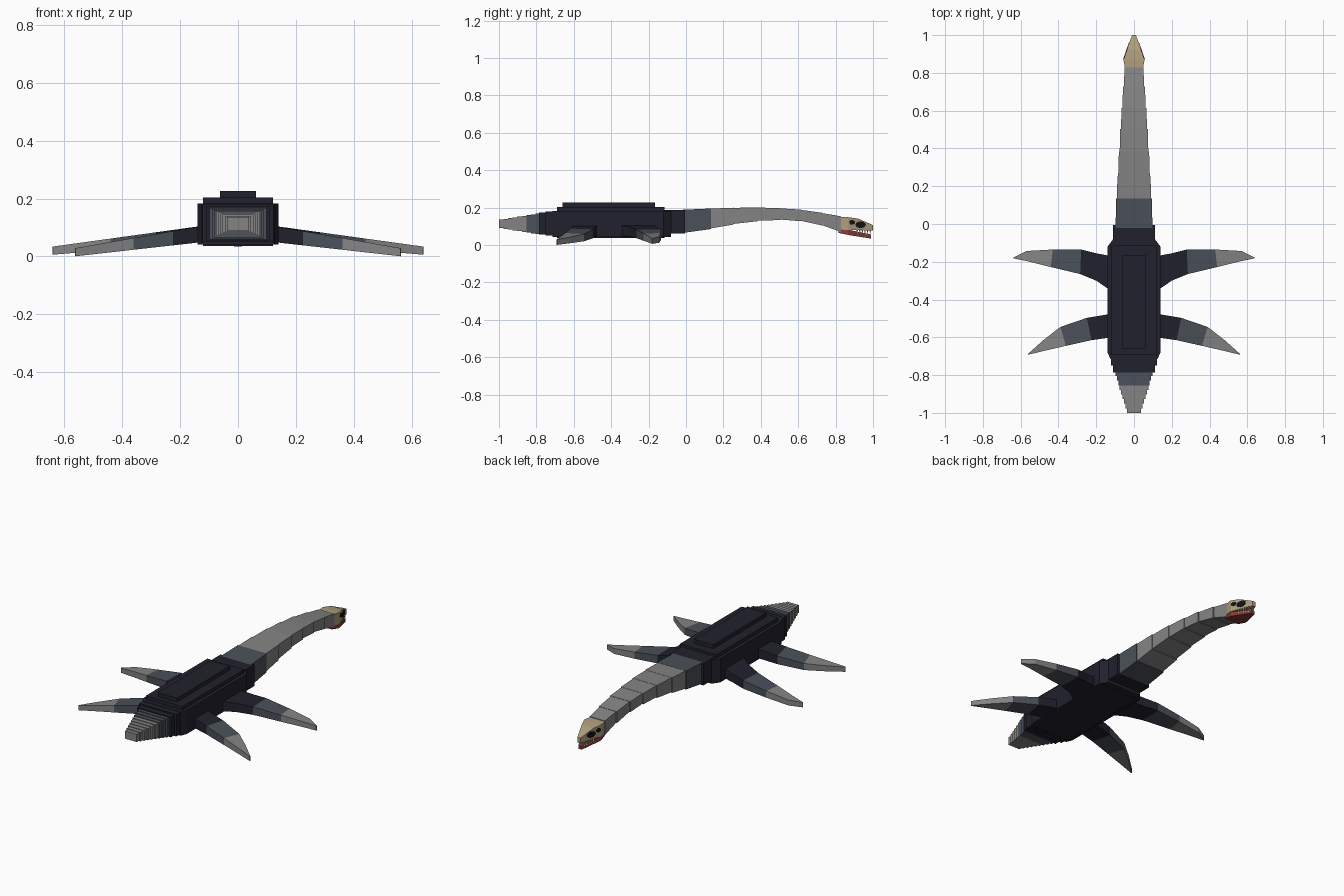
import bpy, bmesh, math
from mathutils import Matrix, Vector

if "Cube" in bpy.data.objects:
    bpy.data.objects.remove(bpy.data.objects["Cube"], do_unlink=True)


def material(name, r, g, b):
    m = bpy.data.materials.new(name)
    m.use_nodes = True
    m.diffuse_color = (r, g, b, 1)
    node = next(n for n in m.node_tree.nodes if n.type == 'BSDF_PRINCIPLED')
    node.inputs["Base Color"].default_value = (r, g, b, 1)
    return m


DARK = material("dark navy hide", 0.015, 0.015, 0.026)
BLUE = material("slate hide", 0.07, 0.08, 0.10)
GRAY = material("gray hide", 0.23, 0.23, 0.23)
TAN = material("tan skull", 0.42, 0.34, 0.20)
RED = material("red jaw", 0.24, 0.045, 0.037)
WHITE = material("white teeth", 0.8, 0.8, 0.76)
BLACK = material("black eye", 0.006, 0.006, 0.01)


def finish(name, bm, *mats):
    bmesh.ops.recalc_face_normals(bm, faces=bm.faces[:])
    mesh = bpy.data.meshes.new(name)
    bm.to_mesh(mesh)
    bm.free()
    for m in mats:
        mesh.materials.append(m)
    ob = bpy.data.objects.new(name, mesh)
    bpy.context.collection.objects.link(ob)
    return ob


def skin(name, rings, mats, indices=None):
    """Join rings of points into a closed solid, one material index per span."""
    bm = bmesh.new()
    vs = [[bm.verts.new(p) for p in ring] for ring in rings]
    n = len(vs[0])
    for k, (a, b) in enumerate(zip(vs, vs[1:])):
        for i in range(n):
            f = bm.faces.new((a[i], a[(i + 1) % n], b[(i + 1) % n], b[i]))
            f.material_index = indices[k] if indices else 0
    bm.faces.new(vs[0])
    bm.faces.new(vs[-1]).material_index = indices[-1] if indices else 0
    return finish(name, bm, *mats)


def loft(name, mat, sections):
    """Rectangular sections along y: (y, half width, bottom, top)."""
    return skin(name, [[(-w, y, lo), (w, y, lo), (w, y, hi), (-w, y, hi)]
                       for y, w, lo, hi in sections], [mat])


def block(name, mat, y0, y1, w, lo, hi):
    return loft(name, mat, [(y0, w, lo, hi), (y1, w, lo, hi)])


# Body: chamfered slab with stacked back plates
half = [(0.11, -0.08), (0.14, -0.12), (0.14, -0.68), (0.125, -0.715)]
plan = half + [(-x, y) for x, y in reversed(half)]
skin("body", [[(x, y, z) for x, y in plan] for z in (0.042, 0.182)], [DARK])
block("back_plate", DARK, -0.69, -0.115, 0.12, 0.036, 0.203)
block("back_ridge", DARK, -0.66, -0.165, 0.062, 0.19, 0.226)
block("shoulder", DARK, -0.13, -0.005, 0.11, 0.06, 0.188)
block("hip", DARK, -0.75, -0.68, 0.122, 0.05, 0.18)
block("rump", DARK, -0.785, -0.74, 0.11, 0.055, 0.174)

# Tail: shrinking stepped blocks
steps = 9
for i in range(steps):
    t = i / (steps - 1)
    y = -0.78 - 0.195 * t
    block(f"tail_{i + 1}", BLUE if i < 3 else GRAY, y - 0.025, y + 0.01,
          0.098 - 0.06 * t, 0.058 + 0.032 * t, 0.168 - 0.032 * t)

# Neck: arched chain of blocks
neck = [(-0.02, 0.098, 0.064, 0.188), (0.13, 0.09, 0.088, 0.194),
        (0.25, 0.084, 0.112, 0.198), (0.38, 0.076, 0.13, 0.2),
        (0.50, 0.069, 0.136, 0.196), (0.61, 0.062, 0.13, 0.188),
        (0.725, 0.054, 0.107, 0.171), (0.825, 0.046, 0.072, 0.152)]
for i, (a, b) in enumerate(zip(neck, neck[1:])):
    end = (b[0] + 0.004, b[1] + 0.004, b[2] - 0.003, b[3] + 0.001)
    loft(f"neck_{i + 1}", GRAY if i else BLUE, [a, end])

# Head: wedge skull over an open lower jaw
loft("skull", TAN, [(0.815, 0.046, 0.083, 0.15), (0.87, 0.056, 0.079, 0.148),
                    (0.92, 0.0385, 0.08, 0.141), (1.0, 0.0105, 0.076, 0.106)])
loft("lower_jaw", RED, [(0.815, 0.044, 0.064, 0.088), (0.87, 0.053, 0.053, 0.081),
                        (0.99, 0.011, 0.034, 0.055)])

for side, label in ((1, "left"), (-1, "right")):
    # Eyes and rear skull openings as thin oval plates on the cheek
    for part, y, z, ry, rz in (("eye", 0.933, 0.108, 0.029, 0.018),
                               ("skull_opening", 0.888, 0.121, 0.016, 0.012)):
        bm = bmesh.new()
        bmesh.ops.create_cone(bm, cap_ends=True, segments=12, radius1=1, radius2=1, depth=1)
        x = 0.056 - 0.35 * (y - 0.87)
        turn = (Matrix.Translation((side * x, y, z))
                @ Matrix.Rotation(side * math.atan(0.35), 4, 'Z')
                @ Matrix.Rotation(math.pi / 2, 4, 'Y')
                @ Matrix.Diagonal((rz, ry, 0.005, 1)))
        bm.transform(turn)
        finish(f"{label}_{part}", bm, BLACK)

    # Teeth along the upper and lower jaw edges
    bm = bmesh.new()
    for i in range(6):
        y = 0.915 + 0.014 * i
        for z, flip, inset in ((0.073, math.pi, 0.0045), (0.073 - 0.2 * (y - 0.9), 0, 0.006)):
            x = side * (0.056 - 0.35 * (y - 0.87) - inset)
            bmesh.ops.create_cone(bm, cap_ends=True, segments=4, radius1=0.005, radius2=0.0008,
                                  depth=0.016, matrix=Matrix.Translation((x, y, z))
                                  @ Matrix.Rotation(flip, 4, 'X'))
    finish(f"{label}_teeth", bm, WHITE)


def flipper(name, side, lead, trail, spans, tip_drop):
    """Swept paddle drooping outwards, from leading and trailing edges."""
    reach = lead[-1][0]
    rings = []
    for a, b in zip(lead, trail):
        ring = []
        for (x, y), upper in ((a, 1), (b, 1), (b, 0), (a, 0)):
            t = (x - 0.12) / (reach - 0.12)
            centre = 0.078 + (tip_drop - 0.078) * t
            thick = 0.028 - 0.014 * t
            ring.append((side * x, y, centre + (thick if upper else -thick)))
        rings.append(ring)
    skin(name, rings, [DARK, BLUE, GRAY], spans)


# Flippers: front and rear pairs
for side, label in ((1, "left"), (-1, "right")):
    flipper(f"{label}_front_flipper", side,
            [(0.12, -0.17), (0.20, -0.155), (0.28, -0.135), (0.43, -0.135),
             (0.57, -0.143), (0.64, -0.178)],
            [(0.12, -0.355), (0.20, -0.30), (0.285, -0.265), (0.44, -0.228),
             (0.57, -0.196), (0.638, -0.182)], [0, 0, 1, 2, 2], 0.02)
    flipper(f"{label}_rear_flipper", side,
            [(0.12, -0.475), (0.25, -0.497), (0.39, -0.545), (0.48, -0.615), (0.562, -0.688)],
            [(0.12, -0.6), (0.225, -0.615), (0.36, -0.645), (0.46, -0.668), (0.56, -0.692)],
            [0, 1, 2, 2], 0.0145)
